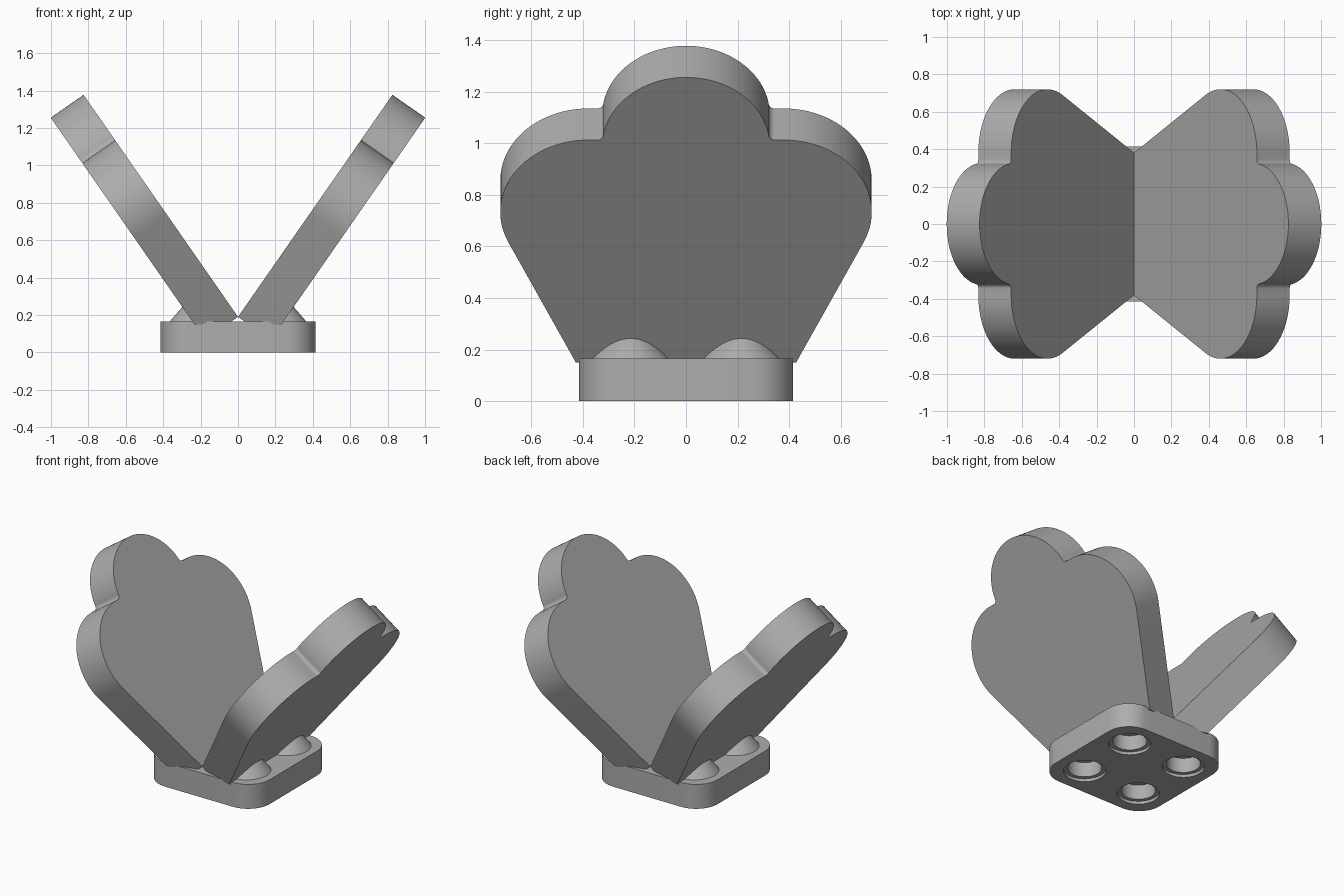
import bpy, bmesh
from math import sin, cos, pi, radians
from mathutils import Vector

cube = bpy.data.objects.get("Cube")
if cube:
    bpy.data.objects.remove(cube, do_unlink=True)

grey = bpy.data.materials.new("plain grey")
grey.use_nodes = True
colour = (0.42, 0.42, 0.42, 1)
grey.diffuse_color = colour
grey.node_tree.nodes["Principled BSDF"].inputs["Base Color"].default_value = colour


def finish(bm, name):
    bmesh.ops.recalc_face_normals(bm, faces=bm.faces)
    mesh = bpy.data.meshes.new(name)
    bm.to_mesh(mesh)
    bm.free()
    ob = bpy.data.objects.new(name, mesh)
    bpy.context.collection.objects.link(ob)
    mesh.materials.append(grey)
    return ob


def smooth(ob):
    bpy.ops.object.select_all(action='DESELECT')
    ob.select_set(True)
    bpy.context.view_layer.objects.active = ob
    bpy.ops.object.shade_smooth_by_angle(angle=radians(30))


def arc(cx, cy, r, start, end, n):
    """Points on a circle, angles in degrees."""
    angles = [radians(start + (end - start) * i / n) for i in range(n + 1)]
    return [(cx + r * cos(a), cy + r * sin(a)) for a in angles]


def prism(bm, points, offset):
    face = bm.faces.new([bm.verts.new(p) for p in points])
    new = bmesh.ops.extrude_face_region(bm, geom=[face])["geom"]
    verts = [g for g in new if isinstance(g, bmesh.types.BMVert)]
    bmesh.ops.translate(bm, verts=verts, vec=offset)


def revolve(bm, profile, x, y, n=48):
    """Closed solid of stacked rings, capped at both ends."""
    rings = [[bm.verts.new((x + r * cos(2 * pi * i / n), y + r * sin(2 * pi * i / n), z))
              for i in range(n)] for r, z in profile]
    for a, b in zip(rings, rings[1:]):
        for i in range(n):
            j = (i + 1) % n
            bm.faces.new((a[i], a[j], b[j], b[i]))
    bm.faces.new(rings[0])
    bm.faces.new(rings[-1])


# Base block with rounded corners
HALF, CORNER, TOP, SPACING = 0.415, 0.16, 0.165, 0.215
c = HALF - CORNER
outline = []
for k, (sx, sy) in enumerate([(1, 1), (-1, 1), (-1, -1), (1, -1)]):
    outline += arc(sx * c, sy * c, CORNER, 90 * k, 90 * k + 90, 12)
bm = bmesh.new()
prism(bm, [(x, y, 0) for x, y in outline], (0, 0, TOP))
base = finish(bm, "base")

# Stepped sockets underneath
spots = [(sx * SPACING, sy * SPACING) for sx in (-1, 1) for sy in (-1, 1)]
bm = bmesh.new()
for x, y in spots:
    revolve(bm, [(0.13, -0.05), (0.13, 0.02), (0.105, 0.02), (0.105, 0.12)], x, y)
cutter = finish(bm, "socket_cutter")
cutter.hide_render = True
mod = base.modifiers.new("sockets", 'BOOLEAN')
mod.operation, mod.object, mod.solver = 'DIFFERENCE', cutter, 'EXACT'
bpy.context.view_layer.objects.active = base
bpy.ops.object.modifier_apply(modifier=mod.name)
bpy.data.objects.remove(cutter, do_unlink=True)
smooth(base)

# Rounded cones on top of the base
for i, (x, y) in enumerate(spots):
    bm = bmesh.new()
    revolve(bm, [(0.15, TOP - 0.005), (0.15, TOP), (0.12, 0.2), (0.085, 0.24),
                 (0.055, 0.265), (0.03, 0.276), (0.008, 0.28)], x, y)
    smooth(finish(bm, f"cone_{i + 1}"))

# Fan-shaped wing outline: tapered foot, side lobe, notch fillet, top lobe
half = [(0.381, 0.0)]
half += arc(0.38, 0.81, 0.34, -24.8, 90, 28)
half += arc(0.345, 1.175, 0.025, 270, 180, 6)
half += arc(0, 1.121, 0.325, 11, 90, 24)
fan = half + [(-y, s) for y, s in reversed(half[:-1])]

# Two wings leaning outwards, trimmed flat near the base
UP, SIDE, THICK = 0.821, 0.571, 0.214
for name, sign in (("left_wing", 1), ("right_wing", -1)):
    bm = bmesh.new()
    prism(bm, [(sign * SIDE * s, y, 0.19 + UP * s) for y, s in fan],
          Vector((sign * UP, 0, -SIDE)) * THICK)
    cut = bmesh.ops.bisect_plane(bm, geom=bm.verts[:] + bm.edges[:] + bm.faces[:],
                                 plane_co=(0, 0, 0.15), plane_no=(0, 0, 1), clear_inner=True)
    rim = [g for g in cut["geom_cut"] if isinstance(g, bmesh.types.BMEdge)]
    bmesh.ops.holes_fill(bm, edges=rim)
    smooth(finish(bm, name))
